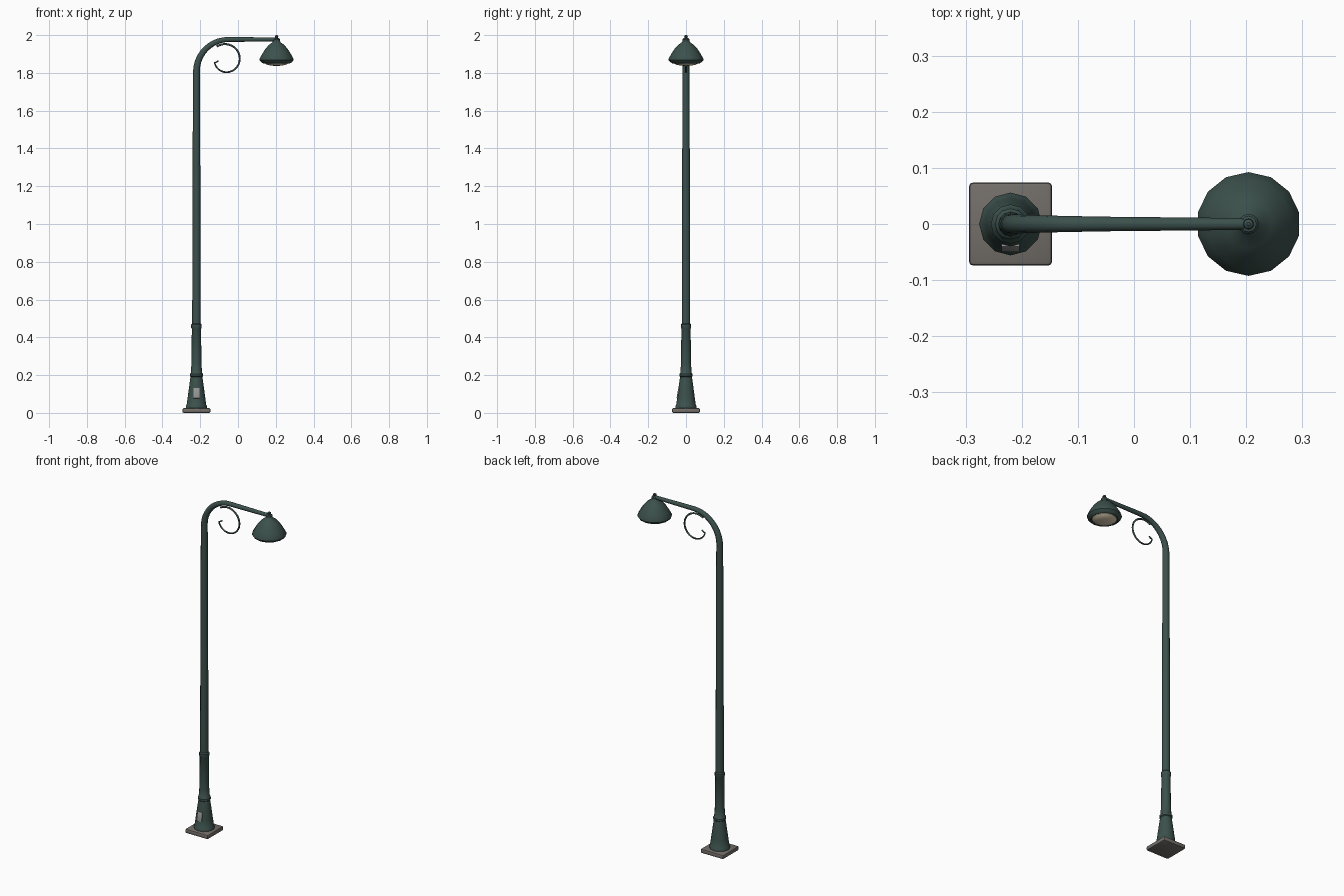
import bpy, bmesh, math
from mathutils import Vector

if "Cube" in bpy.data.objects:
    bpy.data.objects.remove(bpy.data.objects["Cube"])

POLE_X, LAMP_X = -0.22, 0.204


def material(name, rgb):
    m = bpy.data.materials.new(name)
    m.diffuse_color = (*rgb, 1)
    m.use_nodes = True
    m.node_tree.nodes["Principled BSDF"].inputs["Base Color"].default_value = m.diffuse_color
    return m


GREEN = material("green_paint", (0.045, 0.082, 0.072))
STONE = material("stone", (0.17, 0.155, 0.14))
PANEL = material("panel_grey", (0.3, 0.3, 0.29))
GLASS = material("warm_glass", (0.72, 0.62, 0.45))


def finish(name, bm, mat, angle=35):
    bmesh.ops.recalc_face_normals(bm, faces=bm.faces)
    me = bpy.data.meshes.new(name)
    bm.to_mesh(me)
    bm.free()
    me.materials.append(mat)
    ob = bpy.data.objects.new(name, me)
    bpy.context.collection.objects.link(ob)
    bpy.ops.object.select_all(action='DESELECT')
    ob.select_set(True)
    bpy.context.view_layer.objects.active = ob
    bpy.ops.object.shade_smooth_by_angle(angle=math.radians(angle))
    return ob


def skin(bm, rings):
    """Join rings of vertices and cap both ends."""
    for a, b in zip(rings, rings[1:]):
        n = len(a)
        for i in range(n):
            j = (i + 1) % n
            bm.faces.new((a[i], a[j], b[j], b[i]))
    bm.faces.new(rings[0])
    bm.faces.new(rings[-1])


def lathe(name, x, profile, sides, mat):
    bm = bmesh.new()
    rings = []
    for r, z in profile:
        angles = [math.pi / 2 + math.tau * i / sides for i in range(sides)]
        rings.append([bm.verts.new((x + r * math.cos(a), r * math.sin(a), z)) for a in angles])
    skin(bm, rings)
    return finish(name, bm, mat)


def tube(name, path, r0, r1, sides, mat):
    """Tapered tube along a path of (x, z) points."""
    bm = bmesh.new()
    rings = []
    pts = [Vector((x, 0, z)) for x, z in path]
    side = Vector((0, 1, 0))
    for k, p in enumerate(pts):
        t = (pts[min(k + 1, len(pts) - 1)] - pts[max(k - 1, 0)]).normalized()
        n = t.cross(side)
        r = r0 + (r1 - r0) * k / (len(pts) - 1)
        angles = [math.tau * i / sides for i in range(sides)]
        rings.append([bm.verts.new(p + r * (n * math.cos(a) + side * math.sin(a))) for a in angles])
    skin(bm, rings)
    return finish(name, bm, mat, 50)


def box(name, loc, size, mat, bevel, tilt=0):
    bm = bmesh.new()
    bmesh.ops.create_cube(bm, size=1)
    bmesh.ops.scale(bm, vec=size, verts=bm.verts)
    bmesh.ops.bevel(bm, geom=bm.edges[:], offset=bevel, segments=2, profile=0.5, affect='EDGES')
    ob = finish(name, bm, mat)
    ob.location = loc
    ob.rotation_euler.x = tilt
    return ob


# Base plate and access hatch
box("base_plate", (POLE_X, 0, 0.0125), (0.148, 0.148, 0.025), STONE, 0.007)
box("access_hatch", (POLE_X, -0.0425, 0.104), (0.032, 0.006, 0.054), PANEL, 0.001, math.radians(-10))

# Flared pole with collars
lathe("pole", POLE_X, [
    (0.056, 0.022), (0.056, 0.036), (0.052, 0.042), (0.046, 0.085), (0.040, 0.13),
    (0.033, 0.18), (0.031, 0.190), (0.035, 0.194), (0.035, 0.206), (0.030, 0.212),
    (0.0265, 0.26), (0.0245, 0.445), (0.0275, 0.450), (0.0275, 0.467), (0.0225, 0.473),
    (0.0215, 0.9), (0.0185, 1.81)], 12, GREEN)

# Curved arm
R = 0.17
bend = [(POLE_X + R - R * math.cos(a), 1.807 + R * math.sin(a))
        for a in (math.pi / 2 * i / 10 for i in range(11))]
straight = [(-0.05 + 0.25 * i / 5, 1.977) for i in range(1, 6)]
tube("arm", [(POLE_X, 1.79)] + bend + straight, 0.0185, 0.0105, 12, GREEN)

# Scroll under the arm: spiral tightening clockwise
scroll = []
for i in range(37):
    t = i / 36
    a = math.radians(125 - 335 * t)
    r = 0.084 - 0.026 * t
    scroll.append((-0.065 + r * math.cos(a), 1.871 + r * math.sin(a)))
for i in range(1, 7):
    a = math.radians(-210 - 12 * i)
    r = 0.058 - 0.003 * i
    scroll.append((-0.065 + r * math.cos(a), 1.871 + r * math.sin(a)))
# Keep the hook near the lower left of the loop
scroll = [(x, z) for k, (x, z) in enumerate(scroll) if k < 32]
scroll += [(-0.113, 1.858), (-0.104, 1.864)]
tube("scroll", scroll, 0.0055, 0.004, 8, GREEN)

# Lamp shade with a hollow underside
lathe("lamp_shade", LAMP_X, [
    (0.016, 1.974), (0.022, 1.962), (0.042, 1.948), (0.062, 1.925), (0.078, 1.900),
    (0.0925, 1.874), (0.0925, 1.868), (0.084, 1.857), (0.073, 1.851), (0.068, 1.853),
    (0.064, 1.875)], 14, GREEN)

# Lens bowl
lathe("lens", LAMP_X, [
    (0.066, 1.862), (0.066, 1.852), (0.054, 1.844), (0.032, 1.839), (0.010, 1.837)], 14, GLASS)

# Neck and finial on top
lathe("finial", LAMP_X, [
    (0.018, 1.960), (0.018, 1.978), (0.014, 1.983), (0.007, 1.985), (0.007, 1.987),
    (0.0095, 1.990), (0.0085, 1.996), (0.003, 2.0)], 12, GREEN)
